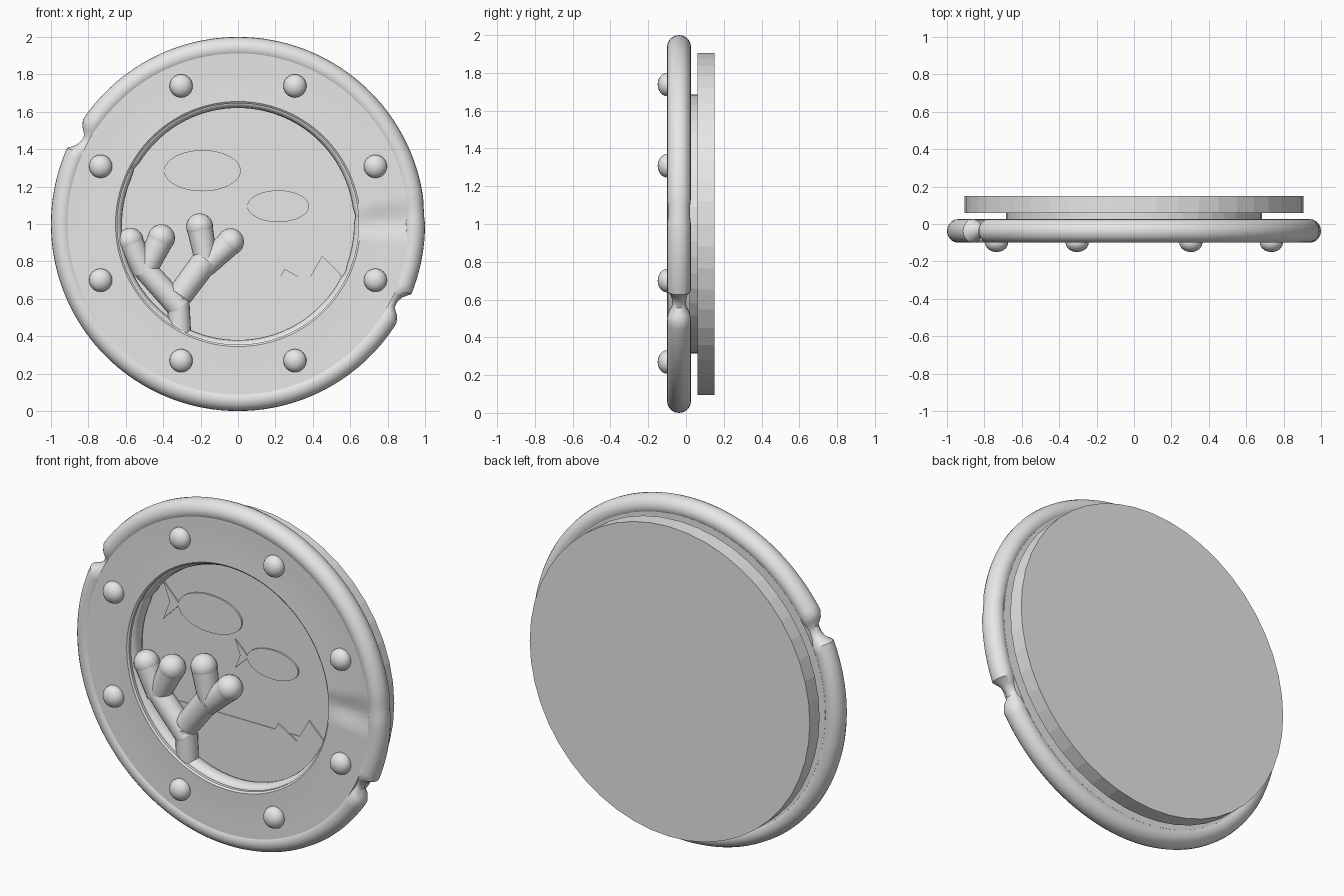
import bpy, bmesh, math
from mathutils import Vector, Matrix

if "Cube" in bpy.data.objects:
    bpy.data.objects.remove(bpy.data.objects["Cube"])

CZ = 1.0  # height of the window centre
grey = bpy.data.materials.new("light_grey")
grey.diffuse_color = (0.8, 0.8, 0.8, 1)
grey.use_nodes = True
grey.node_tree.nodes["Principled BSDF"].inputs["Base Color"].default_value = grey.diffuse_color


def finish(bm, name, smooth=True, angle=40):
    bmesh.ops.recalc_face_normals(bm, faces=bm.faces)
    me = bpy.data.meshes.new(name)
    bm.to_mesh(me)
    bm.free()
    ob = bpy.data.objects.new(name, me)
    bpy.context.collection.objects.link(ob)
    me.materials.append(grey)
    if smooth:
        bpy.ops.object.select_all(action='DESELECT')
        ob.select_set(True)
        bpy.context.view_layer.objects.active = ob
        bpy.ops.object.shade_smooth_by_angle(angle=math.radians(angle))
    return ob


def dent(a, centre, width):
    """1 in the middle of a dent, 0 outside its angular width (degrees)."""
    d = abs((a - centre + 180) % 360 - 180)
    return max(0.0, 1 - d / width)


def oval(r, y, rr, ry, sides=20):
    return [(r + rr * math.cos(2 * math.pi * j / sides), y + ry * math.sin(2 * math.pi * j / sides))
            for j in range(sides)]


def ring(name, section, steps=180):
    """Sweep a closed (radius, y) section round the window; section(a) may vary with the angle."""
    bm = bmesh.new()
    rows = []
    for i in range(steps):
        a = 360 * i / steps
        ca, sa = math.cos(math.radians(a)), math.sin(math.radians(a))
        rows.append([bm.verts.new((r * ca, y, CZ + r * sa)) for r, y in section(a)])
    for i in range(steps):
        p, q = rows[i], rows[(i + 1) % steps]
        for j in range(len(p)):
            n = (j + 1) % len(p)
            bm.faces.new((p[j], p[n], q[n], q[j]))
    return finish(bm, name)


# Outer rim with two chipped notches and a shallow worn band
def rim_section(a):
    chip = min(1, 1.6 * max(dent(a, 151.5, 4.5), dent(a, 333.5, 4.5)))
    k = 1 - 0.45 * chip - (0.06 if 0 < a < 7 else 0)
    return oval(0.94 - 0.025 * chip, -0.037, 0.06 * k, 0.063 * k)


# Broad flat frame, dented on the right
def frame_section(a):
    d = 0.02 * dent(a, 1, 7)
    return [(0.645, 0.02), (0.645, -0.085), (0.655, -0.093 + d * 0.5), (0.72, -0.091 + d),
            (0.78, -0.090 + d), (0.85, -0.091 + d), (0.915, -0.092 + d * 0.5), (0.915, 0.02)]


ring("outer_rim", rim_section)
ring("main_frame", frame_section)

# Inner gasket with small nicks
ring("inner_gasket", lambda a: oval(
    0.652, -0.02, 0.032 * (1 - 0.25 * max(dent(a, c, 4) for c in (152, 4, 336))), 0.05, 14))

# Rivets round the frame
for i in range(8):
    a = math.radians(22.5 + 45 * i)
    bm = bmesh.new()
    bmesh.ops.create_uvsphere(bm, u_segments=20, v_segments=12, radius=1)
    bmesh.ops.transform(bm, verts=bm.verts, matrix=Matrix.Translation(
        (0.795 * math.cos(a), -0.1, CZ + 0.004 + 0.795 * math.sin(a))) @ Matrix.Diagonal((0.062, 0.05, 0.062, 1)))
    finish(bm, "rivet")


# Back disc and the picture disc in front of it
def disc(name, radius, y0, y1):
    bm = bmesh.new()
    bmesh.ops.create_cone(bm, cap_ends=True, segments=48, radius1=radius, radius2=radius, depth=y1 - y0)
    bmesh.ops.transform(bm, verts=bm.verts, matrix=Matrix.Translation((0, (y0 + y1) / 2, CZ))
                        @ Matrix.Rotation(math.pi / 2, 4, 'X'))
    finish(bm, name, smooth=False)


disc("back_disc", 0.906, 0.06, 0.15)
disc("picture_disc", 0.685, 0.022, 0.06)


def plate(name, pts, front):
    """Thin flat picture piece on the picture disc."""
    bm = bmesh.new()
    f = bm.faces.new([bm.verts.new((x, 0.0215, z)) for x, z in pts])
    g = bmesh.ops.extrude_face_region(bm, geom=[f])
    for v in g["geom"]:
        if isinstance(v, bmesh.types.BMVert):
            v.co.y = front
    finish(bm, name, smooth=False)


# Fish: oval body and forked tail
def fish(x, z, rx, rz):
    plate("fish_body", [(x + rx * math.cos(2 * math.pi * i / 40), z + rz * math.sin(2 * math.pi * i / 40))
                        for i in range(40)], 0.012)
    t = x - rx * 0.96
    plate("fish_tail", [(t, z), (t - rx * 0.52, z + rz), (t - rx * 0.32, z), (t - rx * 0.52, z - rz)], 0.014)


fish(-0.19, 1.285, 0.205, 0.11)
fish(0.215, 1.095, 0.165, 0.085)

# Sea bed: segment of a circle below z = 0.72
a0 = math.asin(-0.28 / 0.65)
plate("sea_bed", [(0.65 * math.cos(t), CZ + 0.65 * math.sin(t))
                  for t in [math.pi - a0 + (math.pi + 2 * a0) * i / 30 for i in range(31)]], 0.018)

# Rocks
plate("rocks", [(0.13, 0.37), (0.09, 0.48), (0.25, 0.76), (0.37, 0.69), (0.45, 0.83),
                (0.54, 0.74), (0.57, 0.69), (0.46, 0.54), (0.30, 0.42)], 0.0125)


# Coral: tapered branches, round tips
def branch(name, p, q, r0, r1, tip=False, joint=False):
    p, q = Vector((p[0], -0.022, p[1])), Vector((q[0], -0.022, q[1]))
    d = q - p
    bm = bmesh.new()
    bmesh.ops.create_cone(bm, cap_ends=True, segments=20, radius1=r0, radius2=r1, depth=d.length)
    rot = d.to_track_quat('Z', 'Y').to_matrix().to_4x4()
    bmesh.ops.transform(bm, verts=bm.verts, matrix=Matrix.Translation((p + q) / 2) @ rot)
    if tip:
        bmesh.ops.create_uvsphere(bm, u_segments=20, v_segments=12, radius=r1 * 1.03,
                                  matrix=Matrix.Translation(q) @ rot)
    finish(bm, name)


branch("coral_trunk", (-0.31, 0.40), (-0.32, 0.60), 0.06, 0.06)
branch("coral_right_arm", (-0.31, 0.62), (-0.17, 0.81), 0.068, 0.072)
branch("coral_left_arm", (-0.31, 0.55), (-0.50, 0.76), 0.065, 0.062)
for p, q, r in (((-0.17, 0.80), (-0.205, 0.985), 0.07), ((-0.18, 0.77), (-0.04, 0.905), 0.07),
                ((-0.49, 0.76), (-0.41, 0.925), 0.071), ((-0.50, 0.74), (-0.575, 0.91), 0.068)):
    branch("coral_tip", p, q, 0.06, r, True)
